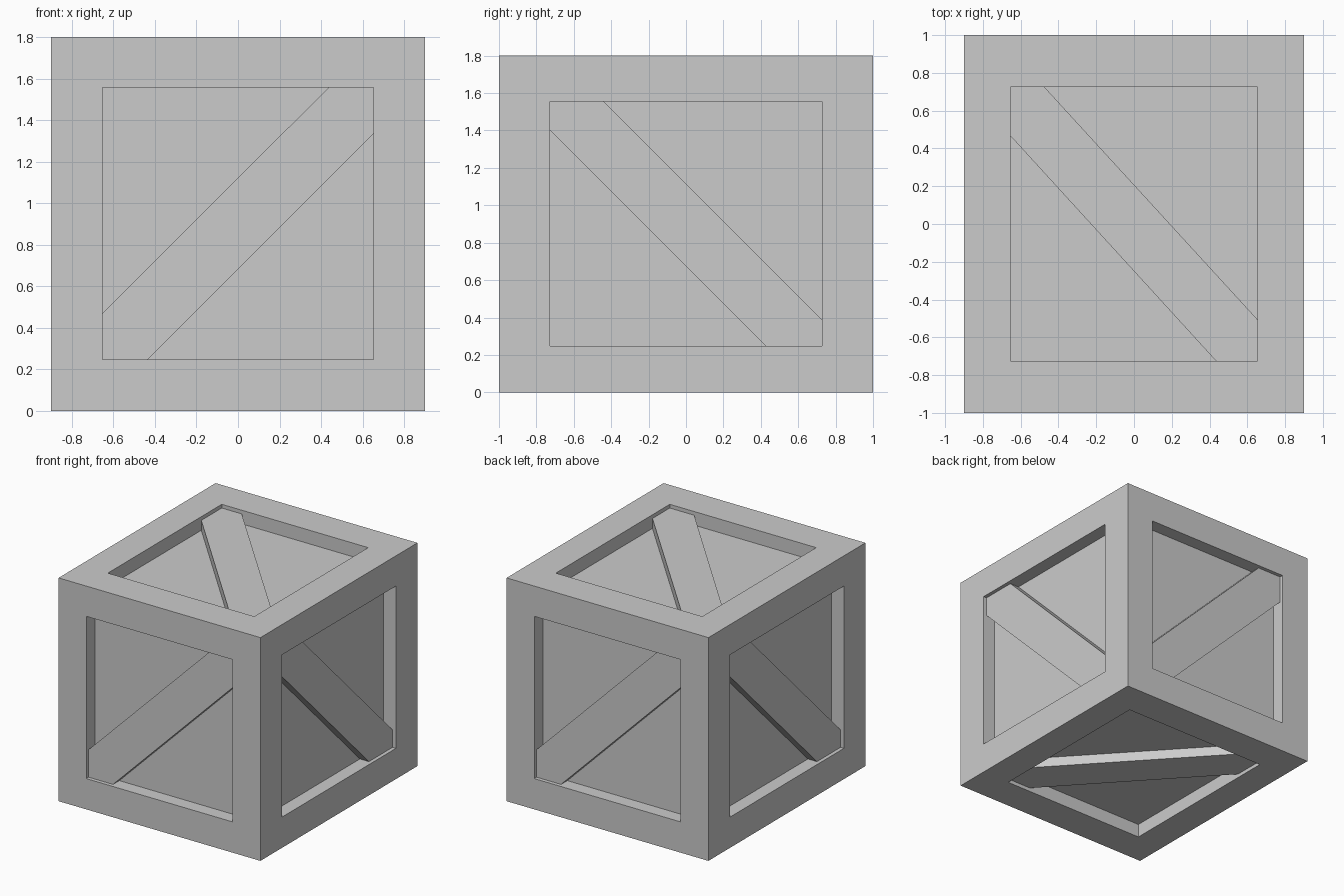
import bpy, bmesh
from mathutils import Vector, Matrix

if "Cube" in bpy.data.objects:
    bpy.data.objects.remove(bpy.data.objects["Cube"])

HALF = Vector((0.9, 1.0, 0.9))            # half size of the crate
LO = Vector((-0.653, -0.726, -0.652))     # window limits around the centre
HI = Vector((0.653, 0.726, 0.656))
RECESS, PLANK_DEPTH = 0.11, 0.03
CENTRE = Vector((0, 0, 0.9))


def finish(bm, name):
    bmesh.ops.recalc_face_normals(bm, faces=bm.faces)
    mesh = bpy.data.meshes.new(name)
    bm.to_mesh(mesh)
    bm.free()
    obj = bpy.data.objects.new(name, mesh)
    bpy.context.collection.objects.link(obj)
    obj.location = CENTRE
    return obj


# Crate body: box with a recessed panel in every side
bm = bmesh.new()
bmesh.ops.create_cube(bm, size=2)
bmesh.ops.scale(bm, vec=HALF, verts=bm.verts)
bm.normal_update()
for face in list(bm.faces):
    normal = face.normal.copy()
    bmesh.ops.inset_individual(bm, faces=[face], thickness=0.25)
    for v in face.verts:
        for i in range(3):
            if abs(normal[i]) < 0.5:
                v.co[i] = HI[i] if v.co[i] > 0 else LO[i]
    panel = bmesh.ops.extrude_discrete_faces(bm, faces=[face])["faces"][0]
    bmesh.ops.translate(bm, vec=-normal * RECESS, verts=panel.verts)
finish(bm, "crate_body")


def plank(name, axis, sign, outline, turn=False):
    """Diagonal plank: outline in the two other axes, extruded along axis."""
    bm = bmesh.new()
    verts = []
    for a, b in outline:
        co = [a, b]
        co.insert(axis, sign * (HALF[axis] - PLANK_DEPTH))
        verts.append(bm.verts.new(co))
    face = bm.faces.new(verts)
    out = bmesh.ops.extrude_face_region(bm, geom=[face], use_keep_orig=True)
    shift = Vector()
    shift[axis] = -sign * (RECESS - PLANK_DEPTH + 0.004)
    moved = [g for g in out["geom"] if isinstance(g, bmesh.types.BMVert)]
    bmesh.ops.translate(bm, vec=shift, verts=moved)
    if turn:
        bmesh.ops.transform(bm, matrix=Matrix.Diagonal((-1, -1, 1, 1)), verts=bm.verts)
    finish(bm, name)


# Plank outlines, cut to fit the window corners
front = [(LO.x, LO.z), (-0.435, LO.z), (HI.x, 0.435),
         (HI.x, HI.z), (0.435, HI.z), (LO.x, -0.43)]
side = [(LO.y, HI.z), (LO.y, 0.50), (0.425, LO.z),
        (HI.y, LO.z), (HI.y, -0.51), (-0.44, HI.z)]
top = [(LO.x, HI.y), (LO.x, 0.465), (0.435, LO.y),
       (HI.x, LO.y), (HI.x, -0.505), (-0.475, HI.y)]

plank("front_plank", 1, -1, front)
plank("back_plank", 1, -1, front, turn=True)
plank("right_plank", 0, 1, side)
plank("left_plank", 0, 1, side, turn=True)
plank("top_plank", 2, 1, top)
plank("bottom_plank", 2, -1, top)
